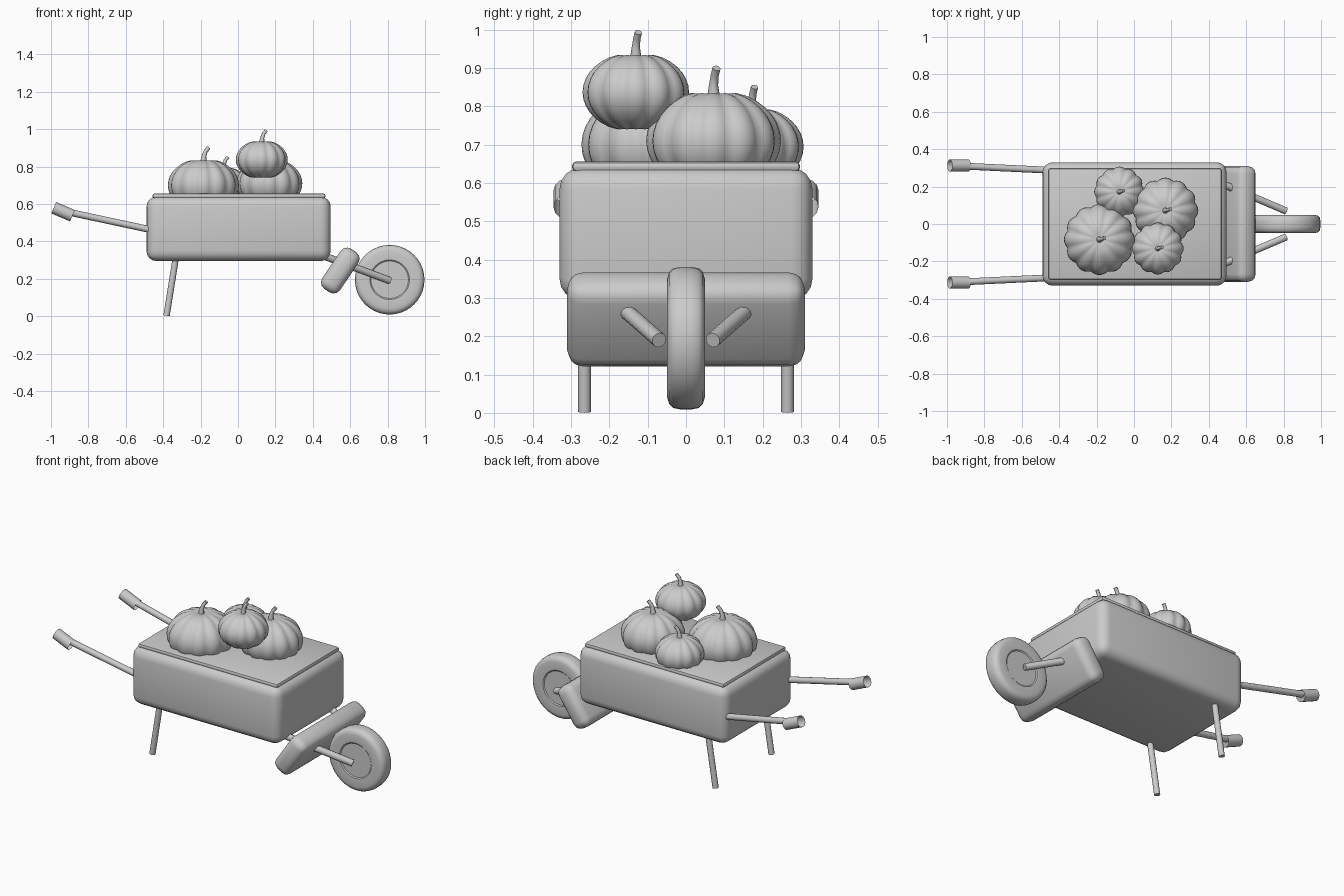
import bpy, bmesh, math
from mathutils import Vector, Matrix

if "Cube" in bpy.data.objects:
    bpy.data.objects.remove(bpy.data.objects["Cube"])


def finish(name, bm, angle=35):
    """Turn a bmesh into a named, smoothed object."""
    bmesh.ops.recalc_face_normals(bm, faces=bm.faces)
    mesh = bpy.data.meshes.new(name)
    bm.to_mesh(mesh)
    bm.free()
    ob = bpy.data.objects.new(name, mesh)
    bpy.context.collection.objects.link(ob)
    bpy.ops.object.select_all(action='DESELECT')
    ob.select_set(True)
    bpy.context.view_layer.objects.active = ob
    bpy.ops.object.shade_smooth_by_angle(angle=math.radians(angle))
    return ob


def rounded_box(name, centre, size, bevel, segments=3, tilt=0):
    bm = bmesh.new()
    bmesh.ops.create_cube(bm, size=1, matrix=Matrix.Diagonal((*size, 1)))
    bmesh.ops.bevel(bm, geom=bm.edges[:], offset=bevel, segments=segments,
                    profile=0.5, affect='EDGES')
    bm.transform(Matrix.Translation(centre) @ Matrix.Rotation(tilt, 4, 'Y'))
    return finish(name, bm)


def rod(name, a, b, r, sides=12, caps=True):
    a, b = Vector(a), Vector(b)
    d = b - a
    bm = bmesh.new()
    bmesh.ops.create_cone(bm, cap_ends=caps, segments=sides, radius1=r, radius2=r, depth=d.length)
    bm.transform(Matrix.Translation((a + b) / 2) @ d.to_track_quat('Z', 'Y').to_matrix().to_4x4())
    return finish(name, bm, 50)


def pumpkin(name, x, y, z, r, h, lobes=12):
    """Ribbed squashed sphere plus a bent stem."""
    per, rings = 6, 18
    bm = bmesh.new()
    bmesh.ops.create_uvsphere(bm, u_segments=lobes * per, v_segments=rings, radius=1)
    for v in bm.verts:
        t = math.atan2(v.co.y, v.co.x)
        rad = math.hypot(v.co.x, v.co.y)
        rib = 1 - 0.07 * (1 - abs(math.cos(t * lobes / 2)))
        dip = 1 - 0.13 * max(0, 1 - rad / 0.4)      # dimple at the poles
        v.co = (x + v.co.x * r * rib, y + v.co.y * r * rib,
                z + v.co.z * h * dip * (1 - (1 - rib) * 0.6 * rad))
    finish(name, bm, 60)
    s = 0.5 + 0.5 * r / 0.19
    top = z + h * 0.87
    cu = bpy.data.curves.new(name + "_stem", 'CURVE')
    cu.dimensions = '3D'
    cu.bevel_depth = 0.013 * s
    cu.bevel_resolution = 2
    cu.use_fill_caps = True
    sp = cu.splines.new('POLY')
    path = [(0, 0, 0, 1.3), (.003, 0, .03, .95), (.012, .003, .055, .85), (.028, .008, .075, .85)]
    sp.points.add(len(path) - 1)
    for p, (px, py, pz, pr) in zip(sp.points, path):
        p.co = (x + px * s, y + py * s, top + pz * s, 1)
        p.radius = pr
    bpy.context.collection.objects.link(bpy.data.objects.new(name + "_stem", cu))


# Tray, its lid and the tilted front board
rounded_box("tray", (0.003, 0, 0.467), (0.985, 0.66, 0.345), 0.055, 4)
rounded_box("tray_lid", (0.005, 0, 0.643), (0.925, 0.595, 0.026), 0.011, 2)
rounded_box("front_board", (0.547, 0, 0.244), (0.115, 0.62, 0.258), 0.042, 3, math.radians(34))

# Legs, handles, grips and wheel arms on both sides
for side, s in (("right", -1), ("left", 1)):
    rod(side + "_leg", (-0.328, s * .265, 0.34), (-0.382, s * .265, 0.003), 0.017)
    rod(side + "_handle", (-0.40, s * .285, 0.448), (-0.90, s * .309, 0.555), 0.018)
    rod(side + "_grip", (-0.885, s * .313, 0.537), (-0.985, s * .313, 0.58), 0.033, 12, False)
    rod(side + "_wheel_arm", (0.43, s * .233, 0.333), (0.812, s * .07, 0.19), 0.02, 10)

# Wheel, lathed round the y axis
half = [(0, .041), (.10, .041), (.106, .046), (.155, .049), (.172, .044), (.182, .034), (.186, .015)]
profile = half + [(r, -y) for r, y in reversed(half)]
bm = bmesh.new()
vs = [bm.verts.new((r, y, 0)) for r, y in profile]
es = [bm.edges.new(p) for p in zip(vs, vs[1:])]
bmesh.ops.spin(bm, geom=vs + es, cent=(0, 0, 0), axis=(0, 1, 0), angle=2 * math.pi, steps=40)
bmesh.ops.remove_doubles(bm, verts=bm.verts[:], dist=1e-5)
bm.transform(Matrix.Translation((0.811, 0, 0.195)))
finish("wheel", bm)

# Pumpkins heaped on the tray
pumpkin("large_pumpkin", -0.185, -0.083, 0.70, 0.19, 0.145)
pumpkin("medium_pumpkin", 0.168, 0.072, 0.71, 0.176, 0.135)
pumpkin("small_pumpkin", -0.078, 0.172, 0.695, 0.135, 0.105)
pumpkin("top_pumpkin", 0.127, -0.131, 0.837, 0.139, 0.105)
